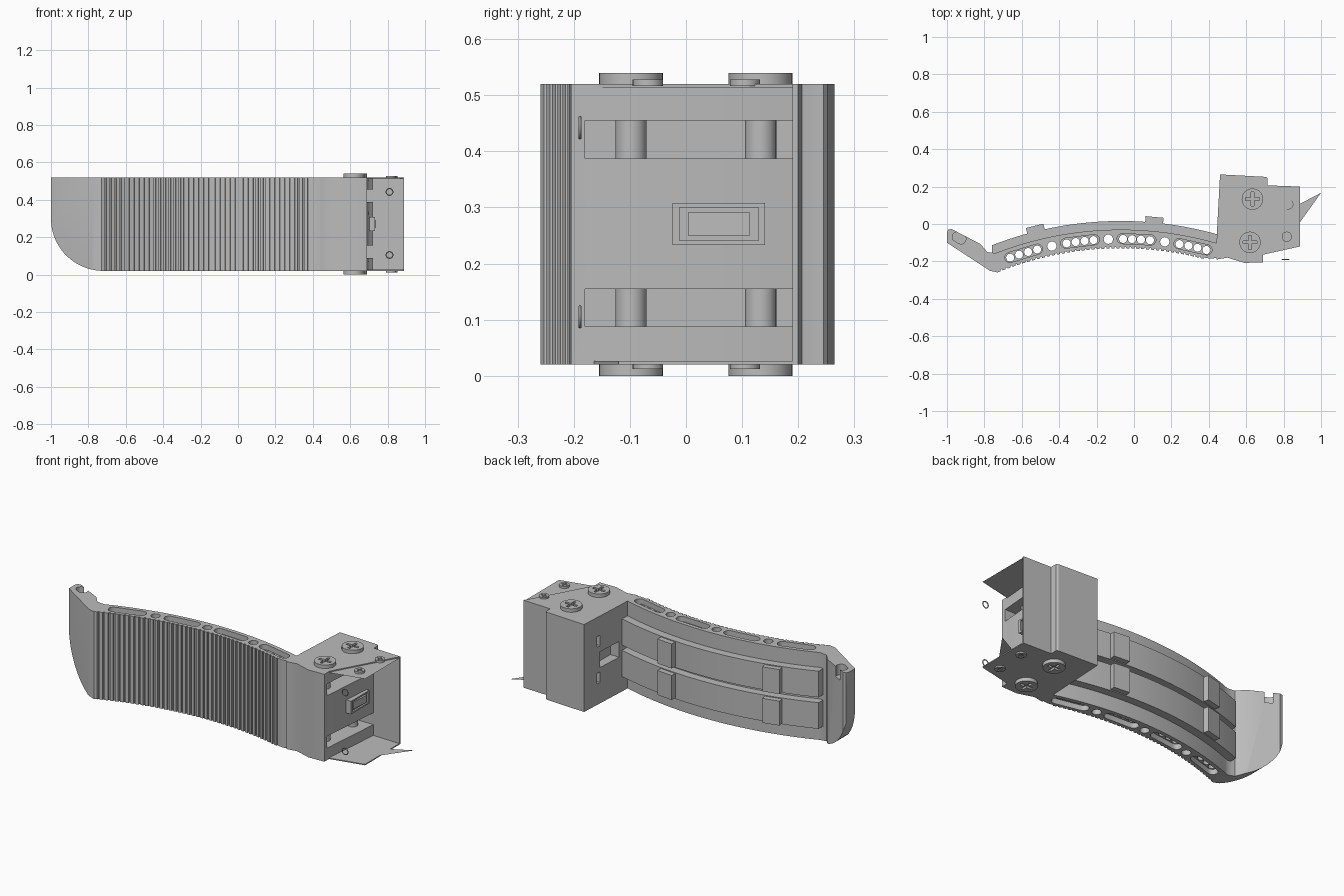
import bpy, bmesh, math
from mathutils import Matrix, Vector

cube = bpy.data.objects.get("Cube")
if cube:
    bpy.data.objects.remove(cube, do_unlink=True)

grey = bpy.data.materials.new("light_grey")
grey.use_nodes = True
COL = (0.5, 0.5, 0.5, 1)
grey.diffuse_color = COL
grey.node_tree.nodes["Principled BSDF"].inputs["Base Color"].default_value = COL

LOW, HIGH = 0.02, 0.52          # bottom and top of the main body
MID = (LOW + HIGH) / 2
AX, AY = -0.07, -1.88           # centre of the grip curve


def add_prism(bm, pts, lo, hi, upright=False):
    """Extrude an outline along z, or along y when upright."""
    def place(p, h):
        return (p[0], h, p[1]) if upright else (p[0], p[1], h)
    a = [bm.verts.new(place(p, lo)) for p in pts]
    b = [bm.verts.new(place(p, hi)) for p in pts]
    bm.faces.new(a)
    bm.faces.new(b)
    for i in range(len(pts)):
        j = (i + 1) % len(pts)
        bm.faces.new((a[i], a[j], b[j], b[i]))


def finish(name, bm, recalc=True):
    if recalc:
        bmesh.ops.recalc_face_normals(bm, faces=bm.faces)
    me = bpy.data.meshes.new(name)
    bm.to_mesh(me)
    bm.free()
    me.materials.append(grey)
    ob = bpy.data.objects.new(name, me)
    bpy.context.collection.objects.link(ob)
    return ob


def prism(name, pts, lo, hi, upright=False):
    bm = bmesh.new()
    add_prism(bm, pts, lo, hi, upright)
    return finish(name, bm)


def rect(x0, x1, y0, y1):
    return [(x0, y0), (x1, y0), (x1, y1), (x0, y1)]


def circle(x, y, r, n=24):
    return [(x + r * math.cos(math.tau * i / n), y + r * math.sin(math.tau * i / n))
            for i in range(n)]


def capsule(x, y, half, r, ang):
    out = []
    for side in (0, 1):
        for i in range(9):
            t = side * math.pi - math.pi / 2 + math.pi * i / 8
            px = r * math.cos(t) + (half if side == 0 else -half)
            py = r * math.sin(t)
            out.append((x + px * math.cos(ang) - py * math.sin(ang),
                        y + px * math.sin(ang) + py * math.cos(ang)))
    return out


def on_arc(x, r):
    return (x, AY + math.sqrt(r * r - (x - AX) ** 2))


def arc(x0, x1, r, n=28):
    return [on_arc(x0 + (x1 - x0) * i / n, r) for i in range(n + 1)]


def cut(ob, cutter):
    """Bake a boolean cut and drop the cutter."""
    cutter.hide_render = True
    mod = ob.modifiers.new("cut", "BOOLEAN")
    mod.operation, mod.solver, mod.object = "DIFFERENCE", "EXACT", cutter
    bpy.context.view_layer.update()
    dg = bpy.context.evaluated_depsgraph_get()
    me = bpy.data.meshes.new_from_object(ob.evaluated_get(dg))
    ob.modifiers.clear()
    ob.data = me
    bpy.data.objects.remove(cutter, do_unlink=True)


# Curved grip with ribbed front and angled end lip
outline = [(-1, -0.1), (-0.77, -0.25)]
RIBS, PITCH = 42, 0.0265
for i in range(RIBS):
    x = -0.73 + i * PITCH
    outline += [on_arc(x, 1.75), on_arc(x + PITCH * 0.6, 1.75),
                on_arc(x + PITCH * 0.65, 1.758), on_arc(x + PITCH * 0.95, 1.758)]
outline += [(0.41, -0.185), (0.5, -0.175), (0.5, -0.12)]
outline += arc(0.44, -0.74, 1.85)
outline += [(-0.785, -0.15), (-0.82, -0.108), (-0.975, -0.027), (-0.993, -0.03), (-1, -0.045)]
grip = prism("grip", outline, LOW, HIGH)

# Rounded lower corner of the grip
R = 0.28
corner = [(-1.1, -0.1), (-1.1, LOW + R)]
corner += [(-1 + R - R * math.cos(t * math.pi / 40), LOW + R - R * math.sin(t * math.pi / 40))
           for t in range(21)]
corner += [(-1 + R, -0.1)]
cut(grip, prism("corner_cutter", corner, -0.5, 0.3, True))

# Notch in the lip, long side slots and through holes
notch = capsule(-0.935, -0.075, 0.012, 0.026, -0.5)
cut(grip, prism("notch_cutter", notch, 0.46, 0.6))
slots, holes = bmesh.new(), bmesh.new()
for k in range(4):
    cx = -0.59 + k * 0.3017
    x, y = on_arc(cx, 1.8)
    ang = -math.asin((cx - AX) / 1.8)
    for lo, hi in ((HIGH - 0.03, 0.6), (-0.1, LOW + 0.03)):
        add_prism(slots, capsule(x, y, 0.077, 0.027, ang), lo, hi)
    for j in range(4):
        hx, hy = on_arc(cx + (j - 1.5) * 0.048, 1.8)
        add_prism(holes, circle(hx, hy, 0.0215, 16), -0.1, 0.6)
    if k < 3:
        hx, hy = on_arc(cx + 0.151, 1.8)
        add_prism(holes, circle(hx, hy, 0.025, 16), -0.1, 0.6)
cut(grip, finish("slot_cutter", slots))
cut(grip, finish("hole_cutter", holes))

# Two back rails, each with two raised tabs
for name, zc in (("upper", 0.36), ("lower", 0.18)):
    prism(name + "_rail", arc(0.47, -0.76, 1.896) + arc(-0.76, 0.47, 1.84), zc - 0.075, zc + 0.075)
    for n, cx in enumerate((-0.525, 0.108)):
        x, y = on_arc(cx, 1.9)
        ang = -math.asin((cx - AX) / 1.9)
        rot = Matrix.Rotation(ang, 2)
        tab = [Vector((x, y)) + rot @ Vector(p) for p in rect(-0.048, 0.048, -0.03, 0.026)]
        prism(f"{name}_tab_{n + 1}", tab, zc - 0.07, zc + 0.07)

# Clamp block
block = prism("clamp_block", [(0.46, 0.265), (0.705, 0.252), (0.714, 0.245), (0.715, 0.208),
                              (0.72, 0.195), (0.69, -0.165), (0.69, -0.205), (0.59, -0.208),
                              (0.5, -0.18), (0.44, -0.19), (0.443, -0.05)], LOW, HIGH)
pockets = bmesh.new()
for z in (0.0875, 0.3875):
    add_prism(pockets, rect(0.53, 0.8, -0.18, 0.196), z, z + 0.0675)
add_prism(pockets, rect(0.4, 0.5, -0.03, 0.13), 0.225, 0.315)
for z in (0.14, 0.35):
    add_prism(pockets, rect(0.4, 0.5, 0.13, 0.155), z, z + 0.06)
cut(block, finish("pocket_cutter", pockets))

# Sheet cover: back wall, lower plate with a sharp corner, partial upper plate
T = 0.006
prism("cover_wall", [(0.7, 0.207), (0.888, 0.2), (0.888, 0.19), (0.7, 0.196)], LOW, HIGH)
prism("lower_plate", [(0.685, -0.165), (0.888, -0.12), (0.888, 0.2), (0.7, 0.205)], LOW, LOW + T)
prism("upper_plate", [(0.685, -0.165), (0.888, 0.2), (0.7, 0.205)], HIGH - T, HIGH)


def sheet(name, pts, z):
    bm = bmesh.new()
    bm.faces.new([bm.verts.new((x, y, z)) for x, y in pts])
    finish(name, bm, False)


sheet("plate_spike", [(0.888, 0.01), (1, 0.167), (0.888, 0.108)], LOW + T)
sheet("upper_plate_inside", [(0.685, -0.165), (0.888, 0.2), (0.888, -0.12)], HIGH - T)


# Screws with crossed recesses on both sides
def screw(name, x, y, r, rise, side):
    a = HIGH - 0.004 if side > 0 else LOW + 0.004
    b = HIGH + rise if side > 0 else LOW - rise
    head = prism(name, circle(x, y, r, 32), min(a, b), max(a, b))
    w, l = r * 0.13, r * 0.65
    plus = [(w, l), (-w, l), (-w, w), (-l, w), (-l, -w), (-w, -w),
            (-w, -l), (w, -l), (w, -w), (l, -w), (l, w), (w, w)]
    d = rise * 0.6
    cut(head, prism("cross_cutter", [(x + p, y + q) for p, q in plus], b - d, b + d))


for side, tag in ((1, "top"), (-1, "bottom")):
    for n, (x, y) in enumerate(((0.633, 0.133), (0.62, -0.098))):
        screw(f"{tag}_large_screw_{n + 1}", x, y, 0.057, 0.02, side)
    for n, (x, y) in enumerate(((0.825, 0.105), (0.817, -0.068))):
        screw(f"{tag}_small_screw_{n + 1}", x, y, 0.027, 0.008, side)
for n, (x, y) in enumerate(((0.633, 0.133), (0.62, -0.098))):
    prism(f"screw_shaft_{n + 1}", circle(x, y, 0.028), LOW + 0.03, HIGH - 0.03)

# Rocker switch on the end of the block
frame = prism("switch_frame", rect(0.69, 0.732, -0.024, 0.141), MID - 0.037, MID + 0.038)
cut(frame, prism("frame_cutter", rect(0.722, 0.8, -0.012, 0.129), MID - 0.029, MID + 0.03))
prism("switch_rocker", [(0.7, 0.004), (0.727, 0.004), (0.735, 0.114), (0.7, 0.114)],
      MID - 0.02, MID + 0.021)

# Two loose rings at the front of the cover
for n, z in enumerate((0.105, 0.442)):
    bpy.ops.mesh.primitive_torus_add(major_radius=0.018, minor_radius=0.003, major_segments=24,
                                     minor_segments=6, location=(0.81, -0.189, z),
                                     rotation=(math.pi / 2, 0, 0))
    bpy.context.object.name = f"front_ring_{n + 1}"
    bpy.context.object.data.materials.append(grey)

# Smooth the curves, keep the edges sharp
for ob in bpy.context.scene.objects:
    if ob.type == "MESH":
        ob.select_set(True)
        bpy.context.view_layer.objects.active = ob
bpy.ops.object.shade_smooth_by_angle(angle=math.radians(30))
